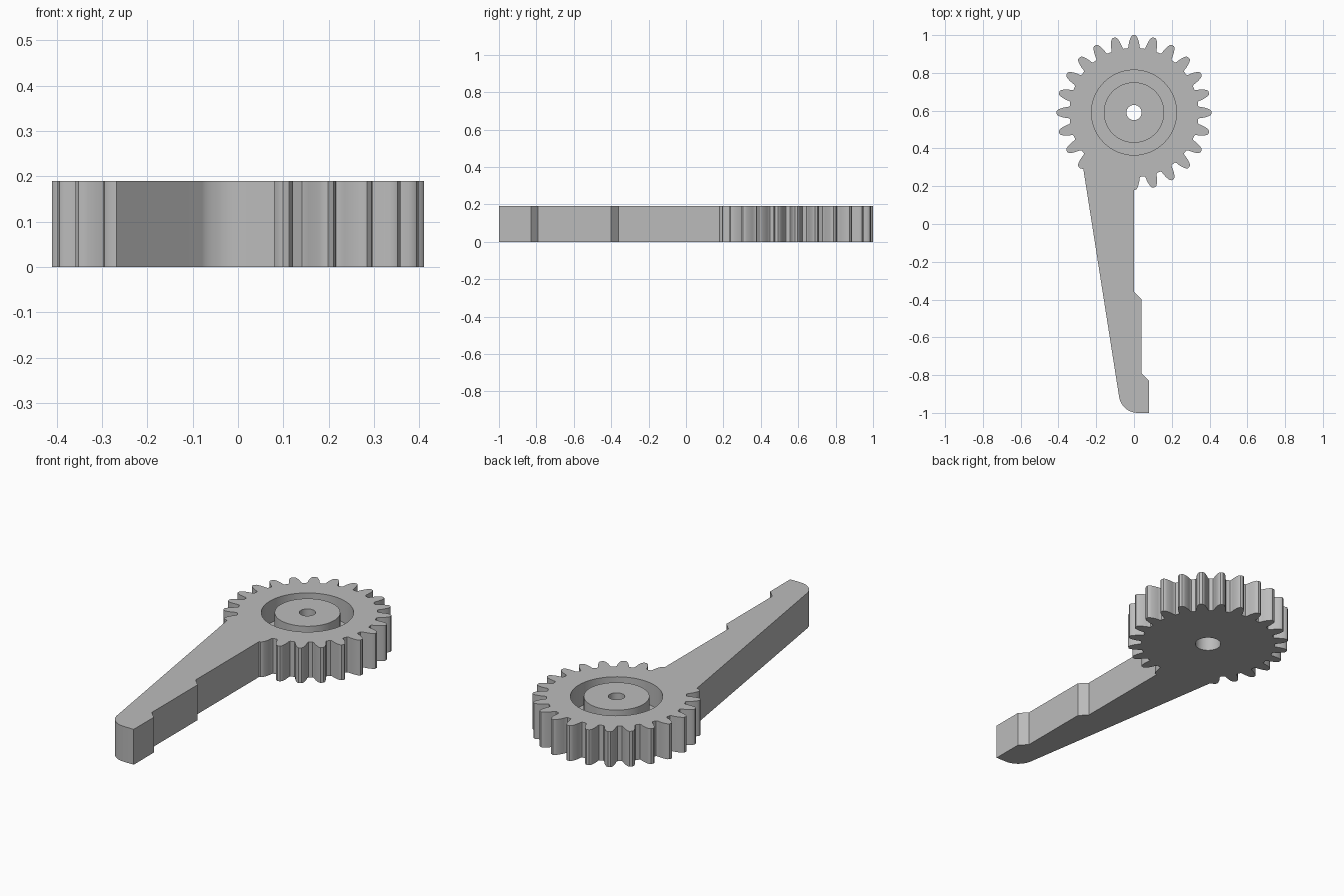
import bpy, bmesh
from math import sin, cos, radians
from mathutils import Matrix

cube = bpy.data.objects.get("Cube")
if cube:
    bpy.data.objects.remove(cube, do_unlink=True)

HEIGHT = 0.19
CENTRE_Y = 0.59
TEETH = 24
PITCH = 360 / TEETH

grey = bpy.data.materials.new("plain grey")
grey.use_nodes = True
colour = (0.5, 0.5, 0.5, 1)
grey.diffuse_color = colour
grey.node_tree.nodes["Principled BSDF"].inputs["Base Color"].default_value = colour


def polar(radius, degrees, cx=0.0, cy=CENTRE_Y):
    a = radians(degrees)
    return (cx + radius * cos(a), cy + radius * sin(a))


def make_object(name, bm):
    bmesh.ops.recalc_face_normals(bm, faces=bm.faces)
    mesh = bpy.data.meshes.new(name)
    bm.to_mesh(mesh)
    bm.free()
    mesh.materials.append(grey)
    obj = bpy.data.objects.new(name, mesh)
    bpy.context.collection.objects.link(obj)
    return obj


def prism(name, outline, height):
    bm = bmesh.new()
    face = bm.faces.new([bm.verts.new((x, y, 0)) for x, y in outline])
    top = bmesh.ops.extrude_face_region(bm, geom=[face])
    verts = [v for v in top["geom"] if isinstance(v, bmesh.types.BMVert)]
    bmesh.ops.translate(bm, verts=verts, vec=(0, 0, height))
    return make_object(name, bm)


def lathe(name, profile, steps=64):
    """Revolve a closed (radius, z) loop about the gear axis."""
    bm = bmesh.new()
    verts = [bm.verts.new((r, 0, z)) for r, z in profile]
    edges = [bm.edges.new((v, verts[i - 1])) for i, v in enumerate(verts)
             if v.co.x > 0 or verts[i - 1].co.x > 0]
    bmesh.ops.spin(bm, geom=verts + edges, cent=(0, 0, 0), axis=(0, 0, 1),
                   angle=radians(360), steps=steps)
    bmesh.ops.remove_doubles(bm, verts=bm.verts, dist=1e-5)
    bmesh.ops.transform(bm, matrix=Matrix.Translation((0, CENTRE_Y, 0)), verts=bm.verts)
    obj = make_object(name, bm)
    obj.hide_render = True
    return obj


# Tooth flank as (radius, half angle), root to tip
flank = [(0.342, 5.7), (0.349, 4.9), (0.362, 4.5), (0.379, 3.75),
         (0.395, 2.8), (0.405, 2.0), (0.41, 1.0)]

# Half tooth beside the arm, then whole teeth round to the arm's other side
outline = [(0, 0.18)]
outline += [polar(r, 270 + a) for r, a in reversed(flank)]
for i in range(1, 22):
    mid = 270 + i * PITCH
    outline += [polar(r, mid - a) for r, a in flank]
    if i < 21:
        outline += [polar(r, mid + a) for r, a in reversed(flank)]
outline.append(polar(0.41, 270 + 21 * PITCH + 1.0))

# Tapering arm with rounded toe and stepped inner edge
outline.append((-0.268, 0.29))
outline += [polar(0.1, 188 + 82 * i / 10, 0.02, -0.9) for i in range(11)]
outline += [(0.08, -1), (0.08, -0.83), (0.04, -0.79), (0.04, -0.4), (0, -0.36)]

lever = prism("gear_lever", outline, HEIGHT)

# Ring groove around the hub and stepped bore through it
groove = lathe("groove_cutter", [(0.16, 0.07), (0.225, 0.07), (0.225, 0.3), (0.16, 0.3)])
bore = lathe("bore_cutter", [(0, -0.1), (0.065, -0.1), (0.065, 0.13),
                             (0.04, 0.13), (0.04, 0.3), (0, 0.3)])

bpy.ops.object.select_all(action='DESELECT')
lever.select_set(True)
bpy.context.view_layer.objects.active = lever
for cutter in (groove, bore):
    mod = lever.modifiers.new(cutter.name, 'BOOLEAN')
    mod.operation = 'DIFFERENCE'
    mod.solver = 'EXACT'
    mod.object = cutter
    bpy.ops.object.modifier_apply(modifier=mod.name)
    bpy.data.objects.remove(cutter, do_unlink=True)

bpy.ops.object.shade_smooth_by_angle(angle=radians(30))
